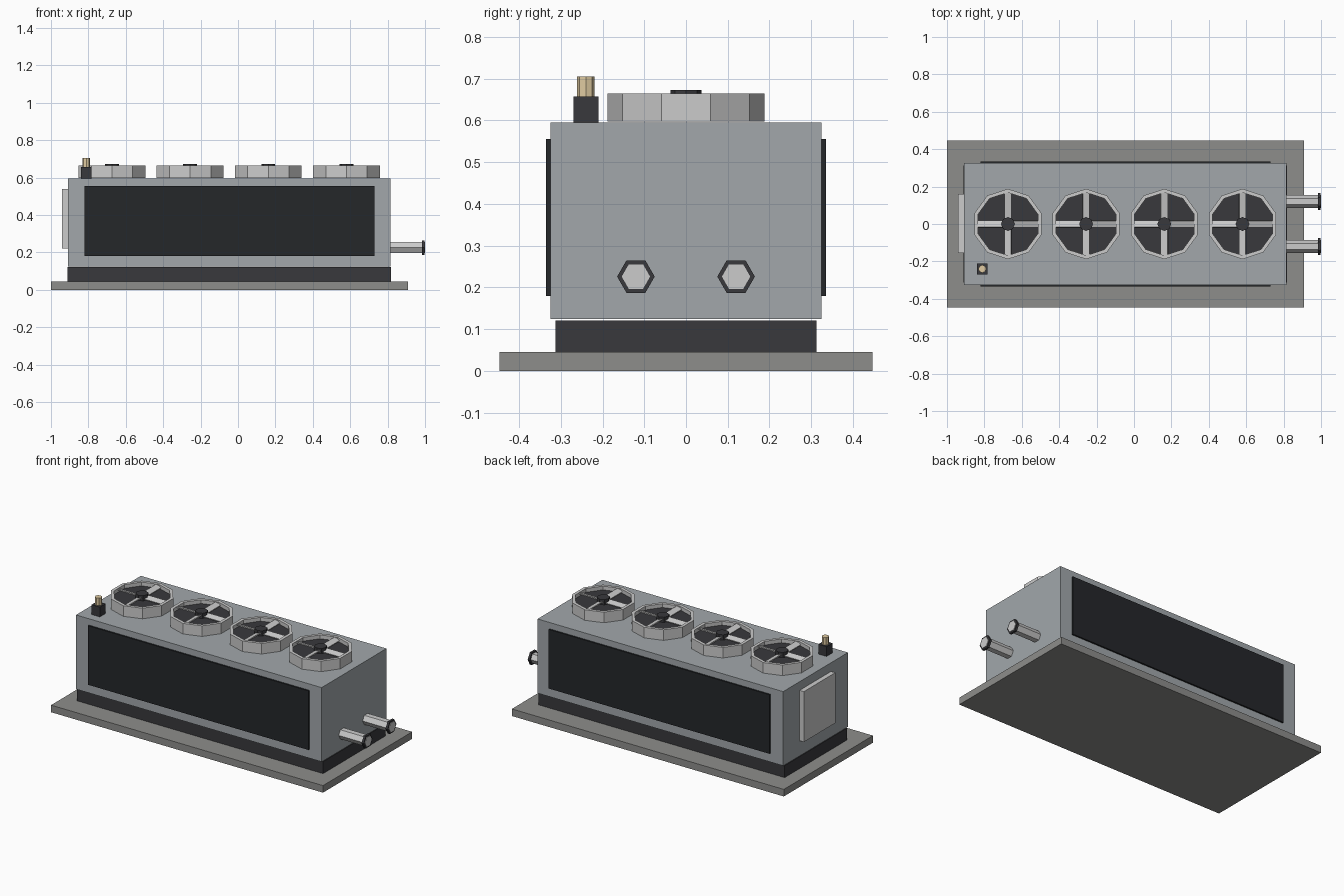
import bpy, bmesh, math
from mathutils import Matrix

if "Cube" in bpy.data.objects:
    bpy.data.objects.remove(bpy.data.objects["Cube"])


def material(name, rgb):
    m = bpy.data.materials.new(name)
    m.diffuse_color = (*rgb, 1)
    m.use_nodes = True
    m.node_tree.nodes["Principled BSDF"].inputs["Base Color"].default_value = m.diffuse_color
    return m


CASING = material("casing_grey", (0.36, 0.39, 0.41))
CONCRETE = material("concrete", (0.27, 0.27, 0.26))
DARK = material("dark_steel", (0.04, 0.04, 0.045))
COIL = material("coil_black", (0.018, 0.02, 0.023))
METAL = material("light_metal", (0.55, 0.55, 0.55))
BRASS = material("brass", (0.75, 0.6, 0.36))


def finish(name, bm, mat):
    bmesh.ops.recalc_face_normals(bm, faces=bm.faces)
    me = bpy.data.meshes.new(name)
    bm.to_mesh(me)
    bm.free()
    me.materials.append(mat)
    ob = bpy.data.objects.new(name, me)
    bpy.context.collection.objects.link(ob)
    return ob


def box(name, x, y, z, mat):
    bm = bmesh.new()
    size = [b - a for a, b in (x, y, z)]
    mid = [(a + b) / 2 for a, b in (x, y, z)]
    bmesh.ops.create_cube(bm, size=1, matrix=Matrix.Translation(mid) @ Matrix.Diagonal((*size, 1)))
    return finish(name, bm, mat)


def cylinder(name, start, length, r, sides, mat, along_x=False):
    bm = bmesh.new()
    m = Matrix.Translation(start)
    if along_x:
        m = m @ Matrix.Rotation(math.pi / 2, 4, 'Y')
    bmesh.ops.create_cone(bm, cap_ends=True, segments=sides, radius1=r, radius2=r, depth=length,
                          matrix=m @ Matrix.Translation((0, 0, length / 2)))
    return finish(name, bm, mat)


def ring(name, centre, r_out, r_in, z0, z1, sides, mat):
    # rectangular wall section swept around z
    bm = bmesh.new()
    section = [(r_out, z0), (r_out, z1), (r_in, z1), (r_in, z0)]
    loops = []
    for i in range(sides):
        a = 2 * math.pi * (i + 0.5) / sides
        loops.append([bm.verts.new((centre[0] + r * math.cos(a), centre[1] + r * math.sin(a), z))
                      for r, z in section])
    for i in range(sides):
        p, q = loops[i], loops[(i + 1) % sides]
        for k in range(4):
            n = (k + 1) % 4
            bm.faces.new((p[k], q[k], q[n], p[n]))
    return finish(name, bm, mat)


# Slab, skid and cabinet
box("base_slab", (-1, 0.91), (-0.447, 0.447), (0, 0.045), CONCRETE)
box("skid", (-0.912, 0.817), (-0.313, 0.313), (0.045, 0.121), DARK)
box("cabinet", (-0.91, 0.815), (-0.325, 0.325), (0.124, 0.595), CASING)

# Coil panels on both long sides
for side, s in (("front", -1), ("back", 1)):
    box(side + "_coil", (-0.82, 0.73), sorted((s * 0.322, s * 0.335)), (0.18, 0.555), COIL)

# Control door on the left end
box("control_door", (-0.94, -0.908), (-0.155, 0.16), (0.22, 0.54), METAL)

# Roof fans: shroud, recessed well, four pitched blades, hub
for n in range(4):
    cx = -0.674 + n * 0.418
    tag = "fan_%d_" % (n + 1)
    ring(tag + "shroud", (cx, 0), 0.188, 0.168, 0.597, 0.664, 10, METAL)
    cylinder(tag + "well", (cx, 0, 0.597), 0.043, 0.17, 10, DARK)
    bm = bmesh.new()
    for k in range(4):
        m = (Matrix.Translation((cx, 0, 0.653)) @ Matrix.Rotation(k * math.pi / 2, 4, 'Z')
             @ Matrix.Translation((0.095, 0, 0)) @ Matrix.Rotation(math.radians(18), 4, 'X')
             @ Matrix.Diagonal((0.145, 0.038, 0.006, 1)))
        bmesh.ops.create_cube(bm, size=1, matrix=m)
    finish(tag + "blades", bm, METAL)
    cylinder(tag + "hub", (cx, 0, 0.638), 0.035, 0.037, 8, DARK)

# Water pipes with flanges on the right end
for name, y in (("inlet", -0.12), ("outlet", 0.12)):
    cylinder(name + "_pipe", (0.81, y, 0.226), 0.19, 0.034, 6, METAL, True)
    cylinder(name + "_flange", (0.983, y, 0.226), 0.014, 0.045, 6, DARK, True)

# Relief valve on the roof
box("valve_box", (-0.84, -0.782), (-0.269, -0.21), (0.595, 0.657), DARK)
cylinder("valve_cap", (-0.811, -0.24, 0.655), 0.05, 0.021, 8, BRASS)
